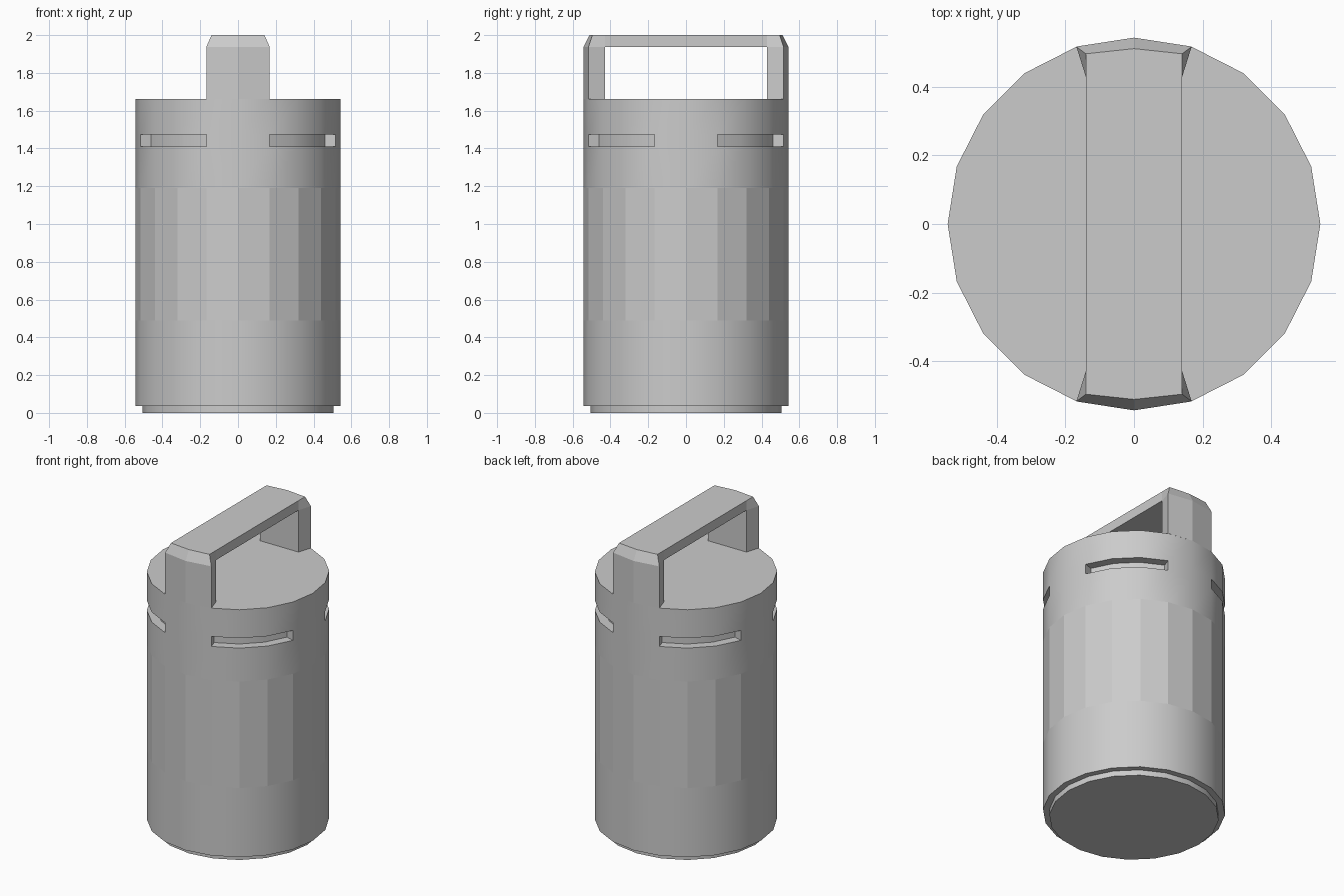
import bpy, bmesh
from math import sin, cos, pi, radians

if "Cube" in bpy.data.objects:
    bpy.data.objects.remove(bpy.data.objects["Cube"])

SIDES = 20
R = 0.543


def finish(bm, name):
    # Recalculate normals, keep hard corners sharp and link the object
    bmesh.ops.recalc_face_normals(bm, faces=bm.faces[:])
    for e in bm.edges:
        if len(e.link_faces) == 2 and e.calc_face_angle(0) > radians(30):
            e.smooth = False
    mesh = bpy.data.meshes.new(name)
    bm.to_mesh(mesh)
    bm.free()
    obj = bpy.data.objects.new(name, mesh)
    bpy.context.collection.objects.link(obj)
    return obj


def polar(r, k):
    a = 2 * pi * k / SIDES
    return r * cos(a), r * sin(a)


# Canister body: stacked 20-sided rings (radius, height)
profile = [(0.505, 0), (0.505, 0.036), (R, 0.036), (R, 0.49),
           (R, 1.19), (R, 1.41), (R, 1.475), (R, 1.662)]
FLAT_BAND, SLOT_BAND = 3, 5
bm = bmesh.new()
rings = [[bm.verts.new((*polar(r, k), z)) for k in range(SIDES)] for r, z in profile]
slot_faces = [[] for _ in range(4)]
for i in range(len(rings) - 1):
    for k in range(SIDES):
        n = (k + 1) % SIDES
        f = bm.faces.new((rings[i][k], rings[i][n], rings[i + 1][n], rings[i + 1][k]))
        f.smooth = i != FLAT_BAND
        if i == SLOT_BAND and k % 5 in (1, 2, 3):
            slot_faces[k // 5].append(f)
bm.faces.new(rings[0][::-1])
bm.faces.new(rings[-1])

# Four recessed slots around the upper band
for faces in slot_faces:
    geom = bmesh.ops.extrude_face_region(bm, geom=faces)["geom"]
    for v in geom:
        if isinstance(v, bmesh.types.BMVert):
            v.co.x *= 0.485 / R
            v.co.y *= 0.485 / R
    bmesh.ops.delete(bm, geom=[f for f in faces if f.is_valid], context='FACES')
finish(bm, "canister_body")

# Carry handle: two chamfered posts joined by a flat bar
outer = [(-0.168, 0.517), (0, R), (0.168, 0.517)]
top = [(-0.14, 0.496), (0, 0.511), (0.14, 0.496)]
inner = [(0.14, 0.428), (-0.14, 0.428)]
bm = bmesh.new()
bar_ends = []
for s in (1, -1):
    levels = [[bm.verts.new((s * x, s * y, z)) for x, y in pts + inner]
              for pts, z in ((outer, 1.662), (outer, 1.937), (top, 2.0))]
    for i in range(2):
        a, b = levels[i], levels[i + 1]
        for j in range(5):
            if i == 1 and j == 3:
                continue  # open where the bar joins
            n = (j + 1) % 5
            bm.faces.new((a[j], a[n], b[n], b[j]))
    bm.faces.new(levels[2])
    bar_ends.append([levels[1][3], levels[1][4], levels[2][4], levels[2][3]])
a, b = bar_ends
b = [b[1], b[0], b[3], b[2]]
for j in range(4):
    n = (j + 1) % 4
    bm.faces.new((a[j], a[n], b[n], b[j]))
finish(bm, "carry_handle")
